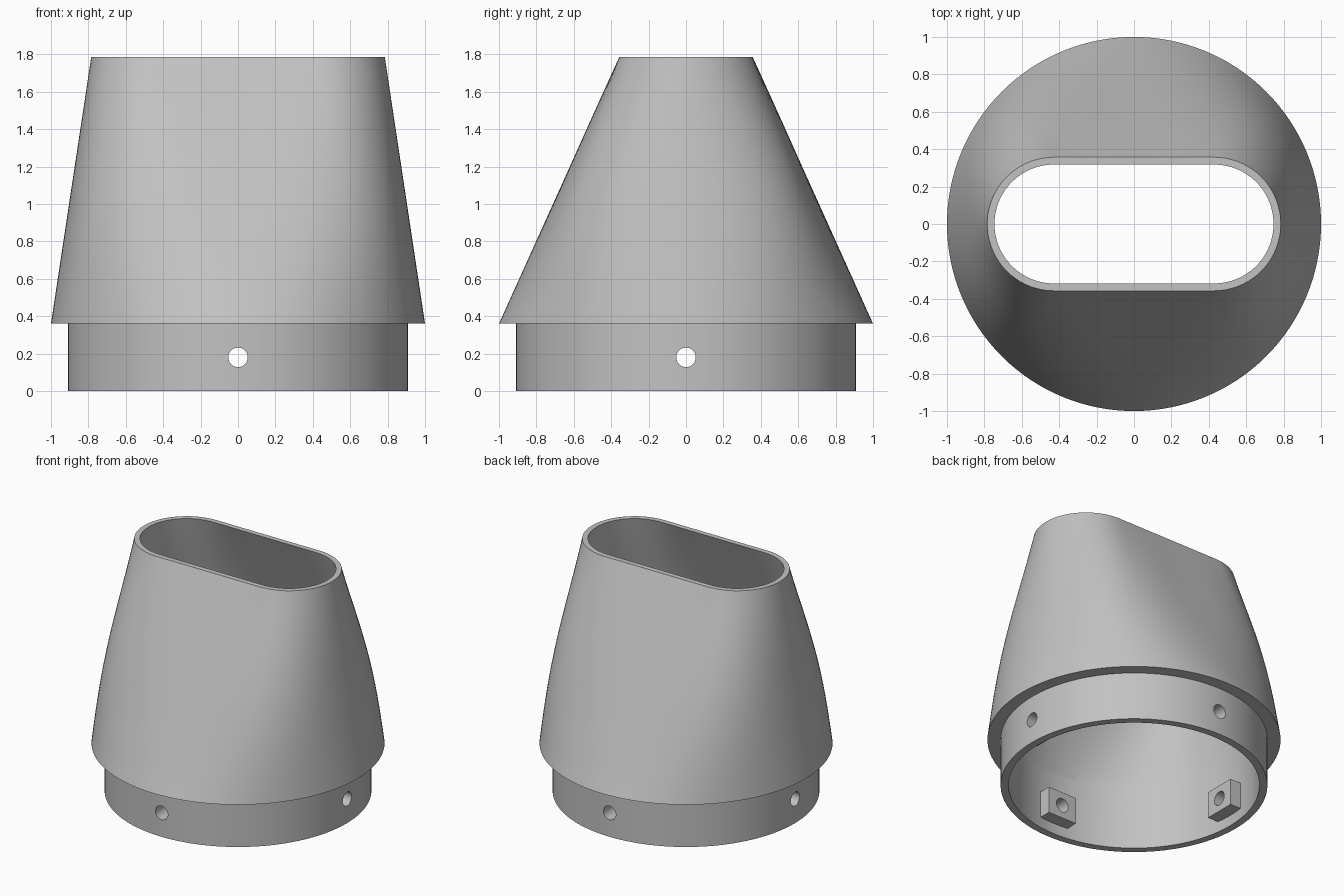
import bpy, bmesh, math
from mathutils import Matrix

if "Cube" in bpy.data.objects:
    bpy.data.objects.remove(bpy.data.objects["Cube"], do_unlink=True)

SIDES, STEPS = 128, 16
Z_LEDGE, Z_TOP = 0.36, 1.785
R_COLLAR, R_BORE = 0.91, 0.856
SLOT = 0.428          # half length of the straight side of the slot mouth
HOLE_Z = 0.18

grey = bpy.data.materials.new("plain_grey")
grey.use_nodes = True
colour = (0.54, 0.54, 0.54, 1)
grey.diffuse_color = colour
grey.node_tree.nodes["Principled BSDF"].inputs["Base Color"].default_value = colour


def circle(r, z):
    angles = (2 * math.pi * i / SIDES for i in range(SIDES))
    return [(r * math.cos(a), r * math.sin(a), z) for a in angles]


def slot_point(i, r):
    """Point on a round-ended slot, spaced evenly along its outline."""
    quarter = SIDES // 4
    q, k = divmod(i, quarter)
    f = k / quarter if q % 2 == 0 else 1 - k / quarter
    arc = r * math.pi / 2
    s = f * (arc + SLOT)
    if s < arc:
        x, y = SLOT + r * math.cos(s / r), r * math.sin(s / r)
    else:
        x, y = SLOT - (s - arc), r
    return (x if q in (0, 3) else -x), (y if q < 2 else -y)


def loft(r_low, z_low, r_slot):
    """Rings from a circle up to the slot, slightly full on the diagonals."""
    rings = []
    for j in range(STEPS + 1):
        t = j / STEPS
        ring = []
        for i, (cx, cy, z) in enumerate(circle(r_low, z_low)):
            a = 2 * math.pi * i / SIDES
            sx, sy = slot_point(i, r_slot)
            full = 0.055 * math.sin(math.pi * t) * math.sin(2 * a) ** 2
            ring.append((cx + (sx - cx) * t + full * math.cos(a),
                         cy + (sy - cy) * t + full * math.sin(a),
                         z + (Z_TOP - z) * t))
        rings.append(ring)
    return rings


def finish(name, bm):
    bmesh.ops.recalc_face_normals(bm, faces=bm.faces)
    mesh = bpy.data.meshes.new(name)
    bm.to_mesh(mesh)
    bm.free()
    mesh.materials.append(grey)
    obj = bpy.data.objects.new(name, mesh)
    bpy.context.collection.objects.link(obj)
    return obj


# Hollow body: bore, collar, ledge, outer shell, rim and inner shell
rings = [circle(R_BORE, 0), circle(R_COLLAR, 0), circle(R_COLLAR, Z_LEDGE)]
rings += loft(1, Z_LEDGE, 0.357)
rings += reversed(loft(R_BORE, 0.47, 0.318))
bm = bmesh.new()
verts = [[bm.verts.new(p) for p in ring] for ring in rings]
for j, low in enumerate(verts):
    high = verts[(j + 1) % len(verts)]
    for i in range(SIDES):
        k = (i + 1) % SIDES
        bm.faces.new((low[i], low[k], high[k], high[i]))
body = finish("adapter_body", bm)

# Four screw blocks inside the collar
bm = bmesh.new()
for q in range(4):
    place = (Matrix.Rotation(q * math.pi / 2, 4, "Z")
             @ Matrix.Translation((0.82, 0, HOLE_Z))
             @ Matrix.Diagonal((0.12, 0.24, 0.2, 1)))
    bmesh.ops.create_cube(bm, size=1, matrix=place)
blocks = finish("screw_blocks", bm)

# Screw holes, cut right across the collar
cutters = []
for name, turn in (("hole_cutter_side", 0), ("hole_cutter_front", math.pi / 2)):
    bm = bmesh.new()
    place = (Matrix.Translation((0, 0, HOLE_Z)) @ Matrix.Rotation(turn, 4, "Z")
             @ Matrix.Rotation(math.pi / 2, 4, "Y"))
    bmesh.ops.create_cone(bm, cap_ends=True, segments=32, radius1=0.052,
                          radius2=0.052, depth=2.4, matrix=place)
    cutters.append(finish(name, bm))

bpy.ops.object.select_all(action="DESELECT")
bpy.context.view_layer.objects.active = body
body.select_set(True)
for tool, operation in [(blocks, "UNION")] + [(c, "DIFFERENCE") for c in cutters]:
    tool.hide_render = True
    mod = body.modifiers.new(tool.name, "BOOLEAN")
    mod.operation, mod.solver, mod.object = operation, "EXACT", tool
    bpy.ops.object.modifier_apply(modifier=mod.name)
    bpy.data.objects.remove(tool, do_unlink=True)

bpy.ops.object.shade_smooth_by_angle(angle=math.radians(20))
